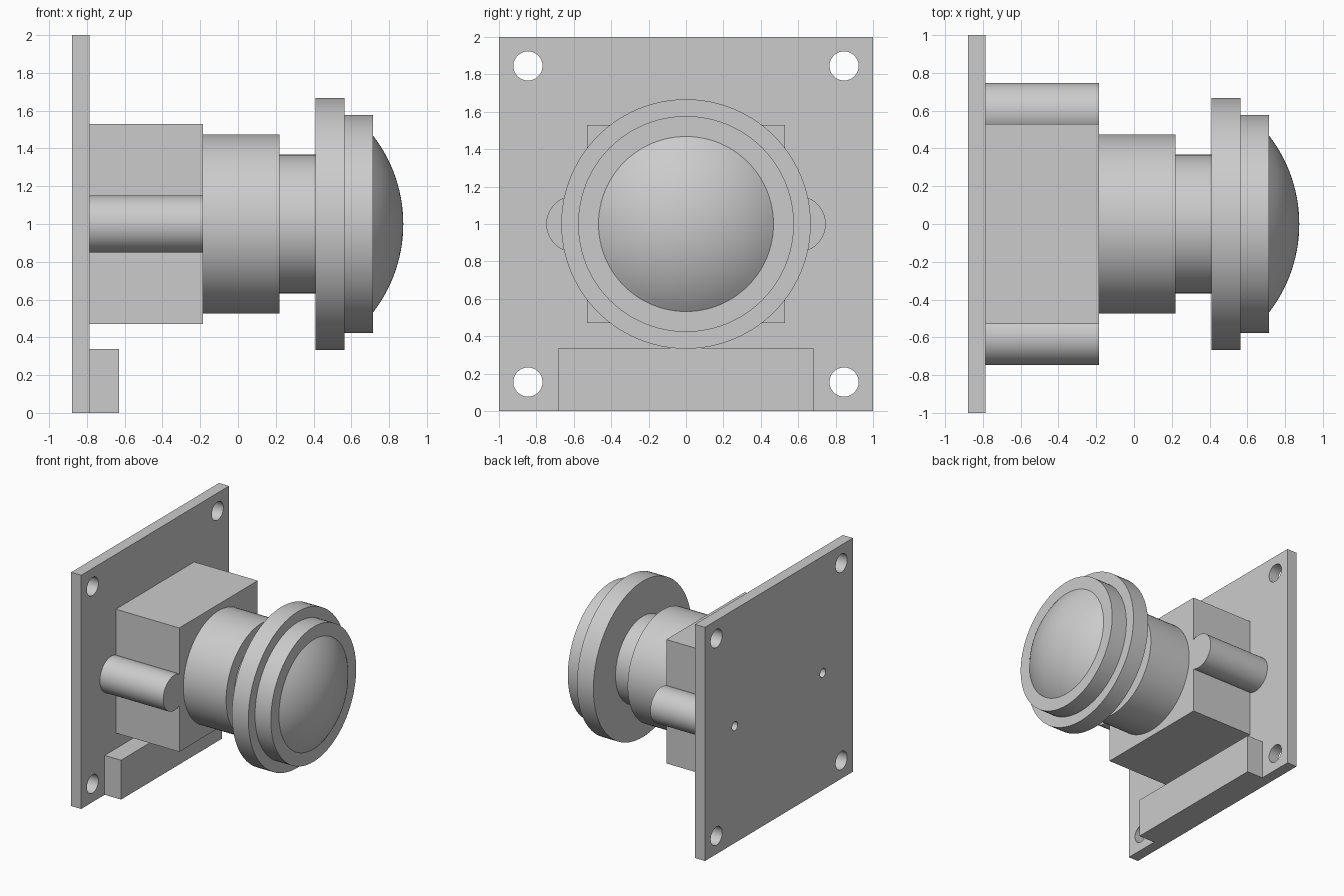
import bpy, bmesh, math
from mathutils import Matrix, Vector

cube = bpy.data.objects.get("Cube")
if cube:
    bpy.data.objects.remove(cube, do_unlink=True)

grey = bpy.data.materials.new("plain grey")
grey.use_nodes = True
grey.diffuse_color = (0.6, 0.6, 0.6, 1)
grey.node_tree.nodes["Principled BSDF"].inputs["Base Color"].default_value = (0.6, 0.6, 0.6, 1)

AXIS_Z = 1.0                      # height of the lens axis
X_BACK, X_PLATE, X_HOUSING = -0.88, -0.785, -0.185


def finish(name, bm):
    bmesh.ops.recalc_face_normals(bm, faces=bm.faces)
    mesh = bpy.data.meshes.new(name)
    bm.to_mesh(mesh)
    bm.free()
    mesh.materials.append(grey)
    obj = bpy.data.objects.new(name, mesh)
    bpy.context.collection.objects.link(obj)
    return obj


def box(name, x, y, z):
    bm = bmesh.new()
    bmesh.ops.create_cube(bm, size=1)
    size = [b - a for a, b in (x, y, z)]
    mid = [(a + b) / 2 for a, b in (x, y, z)]
    bmesh.ops.transform(bm, verts=bm.verts,
                        matrix=Matrix.Translation(mid) @ Matrix.Diagonal((*size, 1)))
    return finish(name, bm)


def rod(name, x, y, z, radius, sides=48):
    """Cylinder running along x."""
    bm = bmesh.new()
    place = Matrix.Translation(((x[0] + x[1]) / 2, y, z)) @ Matrix.Rotation(math.pi / 2, 4, 'Y')
    bmesh.ops.create_cone(bm, cap_ends=True, segments=sides, radius1=radius,
                          radius2=radius, depth=x[1] - x[0], matrix=place)
    return finish(name, bm)


def combine(target, tools, operation):
    """Apply booleans in order and discard the tool objects."""
    for tool in tools:
        mod = target.modifiers.new("boolean", 'BOOLEAN')
        mod.operation, mod.solver, mod.object = operation, 'EXACT', tool
        tool.hide_render = True
    bpy.context.view_layer.update()
    graph = bpy.context.evaluated_depsgraph_get()
    mesh = bpy.data.meshes.new_from_object(target.evaluated_get(graph))
    target.modifiers.clear()
    target.data = mesh
    for tool in tools:
        bpy.data.objects.remove(tool, do_unlink=True)


def smooth(obj):
    bpy.ops.object.select_all(action='DESELECT')
    obj.select_set(True)
    bpy.context.view_layer.objects.active = obj
    bpy.ops.object.shade_smooth_by_angle(angle=math.radians(30))


def screw_holes():
    return [rod("screw_cutter", (X_BACK - 0.1, -0.4), s * 0.595, AXIS_Z, 0.038, 32)
            for s in (-1, 1)]


# Square mounting board with corner holes and two screw holes
board = box("mounting_board", (X_BACK, X_PLATE), (-1, 1), (0, 2))
corners = [rod("corner_cutter", (X_BACK - 0.1, X_PLATE + 0.1), sy * 0.845,
               AXIS_Z + sz * 0.845, 0.078) for sy in (-1, 1) for sz in (-1, 1)]
combine(board, corners + screw_holes(), 'DIFFERENCE')

# Square lens housing with a round screw lug on each side
housing = box("lens_housing", (X_PLATE, X_HOUSING), (-0.53, 0.53), (0.47, 1.53))
lugs = [rod("screw_lug", (X_PLATE, X_HOUSING), s * 0.595, AXIS_Z, 0.152) for s in (-1, 1)]
combine(housing, lugs, 'UNION')
combine(housing, screw_holes(), 'DIFFERENCE')

# Connector along the bottom edge
box("connector", (X_PLATE, -0.63), (-0.682, 0.682), (0, 0.337))

# Stepped lens barrel and domed front glass, turned around the x axis
steps = [(X_HOUSING, 0.22, 0.475), (0.22, 0.41, 0.367),
         (0.41, 0.565, 0.667), (0.565, 0.715, 0.577)]
profile = [(X_HOUSING, 0)]
for start, end, radius in steps:
    profile += [(start, radius), (end, radius)]
rim, tip, edge = 0.468, 0.875, 0.715
height = tip - edge
ball = (rim ** 2 + height ** 2) / (2 * height)
sweep = math.asin(rim / ball)
rings = 14
for i in range(rings + 1):
    a = sweep * (1 - i / rings)
    profile.append((tip - ball + ball * math.cos(a), ball * math.sin(a)))

bm = bmesh.new()
points = [bm.verts.new((x, 0, AXIS_Z + r)) for x, r in profile]
edges = [bm.edges.new(pair) for pair in zip(points, points[1:])]
bmesh.ops.spin(bm, geom=points + edges, cent=Vector((0, 0, AXIS_Z)), axis=(1, 0, 0),
               angle=math.tau, steps=96, use_duplicate=False)
bmesh.ops.remove_doubles(bm, verts=bm.verts, dist=0.0005)
lens = finish("lens", bm)

for part in (board, housing, lens):
    smooth(part)
# Keep the glass rim crisp where the dome meets the front ring
for e in lens.data.edges:
    ends = [lens.data.vertices[v].co for v in e.vertices]
    if all(abs(c.x - edge) < 0.001 for c in ends):
        e.use_edge_sharp = True
